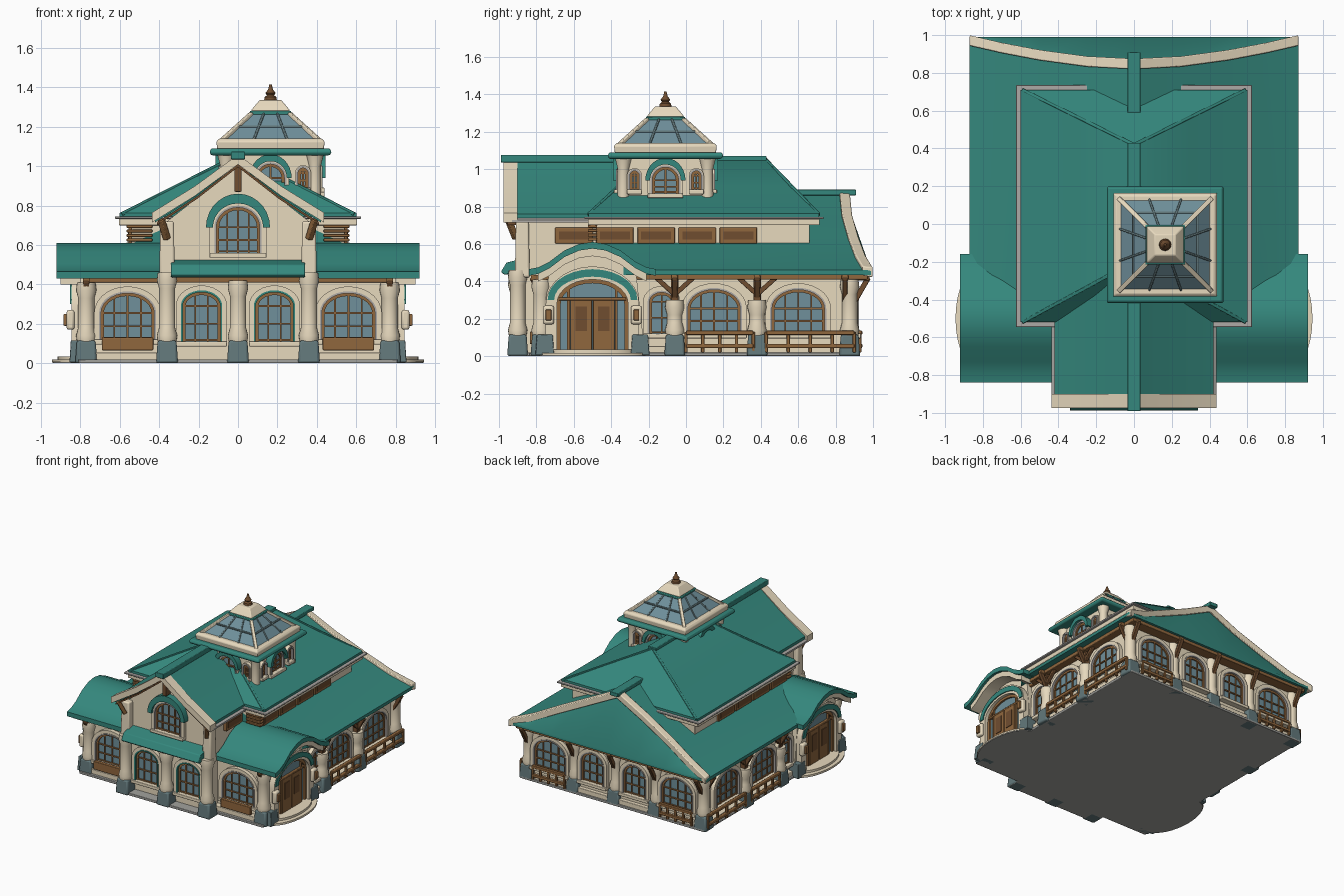
import bpy, bmesh, math
from mathutils import Matrix, Vector

if "Cube" in bpy.data.objects:
    bpy.data.objects.remove(bpy.data.objects["Cube"], do_unlink=True)

def material(name, *rgb):
    m = bpy.data.materials.new(name)
    m.use_nodes = True
    m.diffuse_color = (*rgb, 1)
    node = next(n for n in m.node_tree.nodes if n.type == 'BSDF_PRINCIPLED')
    node.inputs["Base Color"].default_value = (*rgb, 1)
    return m

TEAL = material("teal roof", .035, .245, .205)
CREAM = material("cream plaster", .84, .73, .54)
SLATE = material("slate stone", .125, .19, .2)
WOOD = material("warm wood", .28, .135, .048)
DARK = material("dark wood", .16, .075, .03)
GLASS = material("blue glass", .16, .28, .33)
TRIM = material("grey trim", .42, .4, .38)
UNDER = material("grey underside", .36, .36, .34)
WORLD = Matrix()

# Profile helpers; in a wall frame, x runs along the wall and -y points outward
shift = lambda x, y=0, z=0: Matrix.Translation((x, y, z))
frame = lambda angle, depth: Matrix.Rotation(math.radians(angle), 4, 'Z') @ shift(0, -depth)
rect = lambda hx, y0, y1, z, x=0: [(x - hx, y0, z), (x + hx, y0, z), (x + hx, y1, z), (x - hx, y1, z)]
square = lambda h, z: rect(h, -h, h, z)
mirrored = lambda pts: [(-x, z) for x, z in pts] + pts[-2::-1]
lift = lambda pts, d, k=1: [(x * k, z + d) for x, z in pts]

def loft(name, sections, mat, M=WORLD, bevel=0):
    """Skin closed rings of equal length and cap both ends."""
    bm = bmesh.new()
    rings = [[bm.verts.new(M @ Vector(p)) for p in ring] for ring in sections]
    for a, b in zip(rings, rings[1:]):
        for i in range(len(a)):
            bm.faces.new((a[i - 1], a[i], b[i], b[i - 1]))
    bm.faces.new(rings[0])
    bm.faces.new(rings[-1][::-1])
    bmesh.ops.recalc_face_normals(bm, faces=bm.faces)
    mesh = bpy.data.meshes.new(name)
    bm.to_mesh(mesh)
    mesh.materials.append(mat)
    ob = bpy.data.objects.new(name, mesh)
    bpy.context.collection.objects.link(ob)
    if bevel:
        mod = ob.modifiers.new("soft edges", 'BEVEL')
        mod.width, mod.segments = bevel, 2
    ob.select_set(True)
    bpy.context.view_layer.objects.active = ob

def box(name, c, size, mat, M=WORLD, taper=1, bevel=.004):
    (x, y, z), (a, b, h) = c, (s / 2 for s in size)
    loft(name, [rect(a * k, y - b * k, y + b * k, z + d, x) for k, d in ((1, -h), (taper, h))], mat, M, bevel)

def prism(name, pts, y0, y1, mat, M=WORLD):
    loft(name, [[(x, y, z) for x, z in pts] for y in (y0, y1)], mat, M)

def band(name, outer, inner, y0, y1, mat, M=WORLD):
    loft(name, [[(a, y0, b), (a, y1, b), (c, y1, d), (c, y0, d)]
                for (a, b), (c, d) in zip(outer, inner)], mat, M)

def lathe(name, profile, mat, M=WORLD, sx=1, sy=1, n=20):
    turn = [math.tau * i / n for i in range(n)]
    loft(name, [[(r * sx * math.cos(t), r * sy * math.sin(t), z) for t in turn] for r, z in profile], mat, M)

def beam(name, a, b, width, mat, M=WORLD):
    a, b = Vector(a), Vector(b)
    turn = shift(*((a + b) / 2)) @ (b - a).to_track_quat('Z', 'Y').to_matrix().to_4x4()
    box(name, (0, 0, 0), (width, width, (b - a).length), mat, M @ turn)

def arch(w, z0, spring, rise, n=14):
    arc = [(-w / 2 * math.cos(math.pi * i / n), spring + rise * math.sin(math.pi * i / n)) for i in range(n + 1)]
    return [(-w / 2, z0)] + arc + [(w / 2, z0)]

def window(name, M, x, z0, z1, w, rise, cols=4, hood=False, edge=.035, liner=TRIM):
    M, spring = M @ shift(x), z1 - rise
    grown = lambda e: arch(w + 2 * e, z0, spring, rise + e)
    prism(name + "_glass", grown(0), .01, -.008, GLASS, M)
    band(name + "_frame", grown(0), grown(-.014), 0, -.018, WOOD, M)
    band(name + "_liner", grown(.01), grown(0), 0, -.034, liner, M)
    band(name + "_surround", grown(edge), grown(.01), 0, -.03, CREAM, M)
    if hood:
        band(name + "_hood", arch(w + 3 * edge, spring, spring, rise + 2 * edge),
             arch(w + edge, spring, spring, rise + edge * .6), 0, -.05, TEAL, M)
    for u in (2 * i / cols - 1 for i in range(1, cols)):
        top = spring + rise * math.sqrt(1 - u * u)
        box(name + "_mullion", (u * w / 2, -.01, (z0 + top) / 2), (.009, .014, top - z0), WOOD, M, 1, 0)
    for z in (spring, (z0 + spring) / 2, z0 + .008):
        box(name + "_bar", (0, -.01, z), (w, .014, .009), WOOD, M, 1, 0)
    box(name + "_sill", (0, -.02, z0 - .012), (w + 2 * edge, .05, .025), CREAM, M)

def pillar(name, x, y, top, M=WORLD):
    M = M @ shift(x, y)
    box(name + "_base", (0, 0, .058), (.112, .112, .116), SLATE, M, .85, .012)
    lathe(name + "_shaft", [(.047, .11), (.052, .14), (.041, .18), (.041, top - .08), (.052, top - .04),
                            (.047, top)], CREAM, M)

def bracket(name, x, M):
    beam(name, (x, -.01, .29), (x, -.085, .42), .028, DARK, M)
    box(name + "_arm", (x, -.04, .42), (.035, .1, .03), WOOD, M)

def railing(name, x, length, M):
    for z in (.055, .125):
        box(name + "_rail", (x, 0, z), (length, .025, .022), WOOD, M)
    for i in range(-2, 3):
        box(name + "_post", (x + length * i / 4, 0, .075), (.018, .018, .11), WOOD, M)

# Ground slab, lower walls and beams
box("foundation", (0, .045, .01), (1.62, 1.77, .02), UNDER)
box("wing_foundation", (0, -.86, .01), (.82, .16, .02), UNDER)
box("plinth", (0, .05, .035), (1.6, 1.74, .04), CREAM)
box("lower_walls", (0, .06, .22), (1.52, 1.66, .39), CREAM)
box("eave_beam", (0, .375, .425), (1.64, 1.19, .03), WOOD)
box("front_eave_beam", (0, -.5, .425), (1.56, .58, .03), WOOD)
# Lower roof: broad gable with a steep leaning back face
slope = mirrored([(.87, .46), (.7, .525), (.5, .625), (.25, .745), (0, .87)])
lean = lambda x: .845 + .15 * (abs(x) / .87) ** 1.6 - .03 * abs(x)
start = lambda x: -.22 if abs(x) > .8 else -.5
loft("lower_roof", [[(x, start(x), z), (x, lean(x), z), (x, .99, .455), (x, .99, .435), (x, start(x), .435)]
                    for x, z in slope], TEAL)
tube = ((-.025, -.03), (.03, -.04), (.03, .015), (-.025, .02))
loft("back_bargeboard", [[(x, lean(x) + dy, z + dz) for dy, dz in tube] for x, z in slope], CREAM, bevel=.006)
box("back_ridge_cap", (0, .7, .875), (.07, .42, .03), TEAL)
# Upper storey and hipped roof
box("upper_walls", (0, .08, .6), (1.08, 1.16, .24), CREAM)
box("upper_fascia", (0, .095, .717), (1.21, 1.24, .034), CREAM)
box("upper_eave_trim", (0, .095, .739), (1.25, 1.28, .012), TRIM)
loft("upper_roof", [rect(.6, -.52, .71, .74), rect(.6, -.52, .71, .763), rect(.29, -.365, .57, .91),
                    rect(.01, -.2, .42, 1.06)], TEAL)
box("main_ridge_cap", (0, .1, 1.055), (.07, .66, .03), TEAL)
# Front gable wing
gable, bay, rear = frame(0, .86), frame(0, .77), frame(180, .89)
prism("gable_wall", mirrored([(.36, .02), (.36, .72), (0, 1)]), 0, .5, CREAM, gable)
roofline = mirrored([(.42, .76), (.21, .895), (0, 1.055)])
band("gable_roof", roofline, lift(roofline, -.045), -.95, -.15, TEAL)
band("gable_eave_trim", lift(roofline, -.032, 1.04), lift(roofline, -.046, 1.04), -.93, -.52, TRIM)
band("gable_bargeboard", lift(roofline, .004, 1.04), lift(roofline, -.046, 1.04), -.975, -.9, CREAM)
band("gable_inner_trim", lift(roofline, -.046, .98), lift(roofline, -.06, .98), -.955, -.91, DARK)
box("gable_ridge_cap", (0, -.59, 1.055), (.07, .8, .04), TEAL)
box("king_post", (0, -.9, .94), (.035, .06, .14), DARK)
box("gable_beam", (0, -.885, .425), (.7, .06, .03), WOOD)
window("gable_window", gable, 0, .56, .79, .22, .1, hood=True)
awning = ((-.84, .53), (-.96, .5), (-.99, .45), (-.97, .435), (-.84, .45))
loft("front_awning", [[(x, y, z) for y, z in awning] for x in (-.34, .34)], TEAL, bevel=.006)
pillar("centre_pillar", 0, -.9, .42)
for x in (-.77, -.36, 0, .36, .77):
    pillar("back_pillar", x, .875, .41)
    bracket("back_bracket", x, rear)
crown = mirrored([(.34, .465), (.29, .475), (.23, .505), (.15, .565), (.07, .6), (0, .61)])
for s in (-1, 1):
    # Gable supports, hip caps and front and back bays
    beam("gable_bracket", (.36 * s, -.91, .63), (.39 * s, -.95, .73), .03, WOOD)
    pillar("gable_pillar", .36 * s, -.9, .46)
    box("gable_pier", (.36 * s, -.875, .57), (.08, .08, .3), CREAM, WORLD, .85, .01)
    for y, ridge in ((-.52, -.2), (.71, .42)):
        beam("hip_cap", (.59 * s, y, .757), (0, ridge, 1.055), .018, TEAL)
    window("front_narrow_window", gable, .185 * s, .11, .36, .19, .07, 3, liner=TEAL)
    window("back_narrow_window", rear, .185 * s, .12, .355, .19, .08, 3)
    for wall in (bay, rear):
        window("wide_window", wall, .56 * s, .12, .355, .27, .1)
    box("bay_planter", (.56 * s, -.82, .098), (.26, .03, .065), WOOD)
    railing("back_railing", .56 * s, .28, frame(180, .93))
    pillar("front_corner_pillar", .77 * s, -.775, .41)
    bracket("front_bracket", .77 * s, frame(0, .74))
    # Clerestory panels
    for i in range(5):
        M = frame(90 * s, .54) @ shift(s * (-.6 + .22 * i), .165 if i == 0 else 0)
        box("clerestory_frame", (0, 0, .645), (.2, .03, .085), WOOD, M)
        box("clerestory_panel", (0, -.014, .645), (.16, .01, .045), DARK, M, 1, 0)
    for i in range(4):
        box("wall_slat", (.5 * s, -.5, .625 + .023 * i), (.13, .05, .016), WOOD)
    # Side windows, posts and railings
    side = frame(90 * s, .76)
    window("side_small_window", side, -.13 * s, .12, .34, .13, .05, 2)
    for y, rail_y, length in ((.15, .18, .36), (.6, .665, .47)):
        window("side_window", side, y * s, .12, .355, .28, .1)
        railing("side_railing", rail_y * s, length, side @ shift(0, -.065))
    for y in (-.06, .38):
        pillar("side_pillar", y * s, -.02, .3, side)
        box("side_post", (y * s, -.02, .36), (.04, .04, .14), DARK, side)
        for d in (-.1, .1):
            beam("side_strut", (y * s, -.03, .33), (y * s + d, -.03, .42), .025, DARK, side)
    for y in (-.06, .38, .85):
        bracket("side_bracket", y * s, side)
    # Arched porch and double door
    door = frame(90 * s, .8) @ shift(-.5 * s)
    band("porch_roof", crown, lift(crown, -.035), -.12, .42, TEAL, door)
    band("porch_arch_trim", lift(crown, -.035)[1:-1], lift(crown, -.075)[1:-1], -.1, 0, CREAM, door)
    prism("porch_wall", [(-.28, .02)] + lift(crown, -.03)[2:-2] + [(.28, .02)], 0, .2, CREAM, door)
    opening = arch(.38, .03, .28, .13)
    prism("door_glass", opening, 0, -.006, GLASS, door)
    band("door_frame", opening, arch(.34, .03, .28, .11), 0, -.02, WOOD, door)
    band("door_arch", arch(.5, .03, .28, .2), opening, 0, -.045, CREAM, door)
    band("door_hood", arch(.48, .3, .3, .165), arch(.41, .3, .3, .125), 0, -.053, TEAL, door)
    box("door_transom", (0, -.012, .305), (.36, .024, .016), WOOD, door)
    for d in (-1, 1):
        box("door_leaf", (.06 * d, -.012, .165), (.115, .024, .27), WOOD, door)
        box("door_panel", (.06 * d, -.026, .2), (.06, .006, .13), DARK, door, 1, 0)
        box("door_mullion", (.128 * d, -.01, .21), (.014, .022, .36), WOOD, door, 1, 0)
        box("porch_pier_base", (.255 * d, -.01, .06), (.1, .09, .11), SLATE, door, .85)
        box("lantern_plate", (.235 * d, -.05, .22), (.06, .04, .1), CREAM, door, 1, .012)
        box("lantern", (.235 * d, -.075, .22), (.03, .02, .06), WOOD, door)
    for z0, z1, r, mat in ((0, .006, .98, UNDER), (.006, .018, 1, CREAM), (.018, .035, .8, CREAM)):
        lathe("porch_step", [(r, z0), (r, z1)], mat, door, .29, .145, 32)
# Cupola with glazed pyramid
top = shift(.165, -.11)
loft("cupola_walls", [square(.23, .74), square(.23, 1.06)], CREAM, top)
loft("cupola_eave", [square(.3, 1.055), square(.31, 1.07), square(.3, 1.09)], TEAL, top, .006)
loft("cupola_cornice", [square(.27, 1.085), square(.275, 1.125), square(.26, 1.14)], CREAM, top, .006)
loft("skylight_glass", [square(.245, 1.13), square(.095, 1.27)], GLASS, top)
loft("skylight_collar", [square(.105, 1.26), square(.105, 1.28)], TEAL, top, .005)
loft("cupola_cap", [square(.1, 1.28), square(.085, 1.3), square(.055, 1.335)], CREAM, top, .005)
lathe("finial", [(.033, 1.33), (.03, 1.35), (.018, 1.36), (.026, 1.37), (.012, 1.39), (.006, 1.415)], DARK, top)
for k in range(4):
    M, wall = top @ frame(90 * k, 0), top @ frame(90 * k, .23)
    window("cupola_window", wall, 0, .87, 1.01, .14, .07, 2, True, .025)
    for d in (-1, 1):
        window("cupola_side_window", wall, .165 * d, .89, .99, .05, .025, 2, edge=.015)
        beam("skylight_bar", (.086 * d, -.246, 1.13), (.033 * d, -.096, 1.27), .012, SLATE, M)
    lathe("cupola_corner", [(.035, .74), (.03, .9), (.03, 1), (.045, 1.06)], CREAM, wall @ shift(.225, .005))
    beam("skylight_rib", (.245, -.245, 1.13), (.095, -.095, 1.265), .024, CREAM, M)
    beam("skylight_crossbar", (-.17, -.17, 1.2), (.17, -.17, 1.2), .012, SLATE, M)
bpy.ops.object.shade_smooth_by_angle(angle=math.radians(35))
